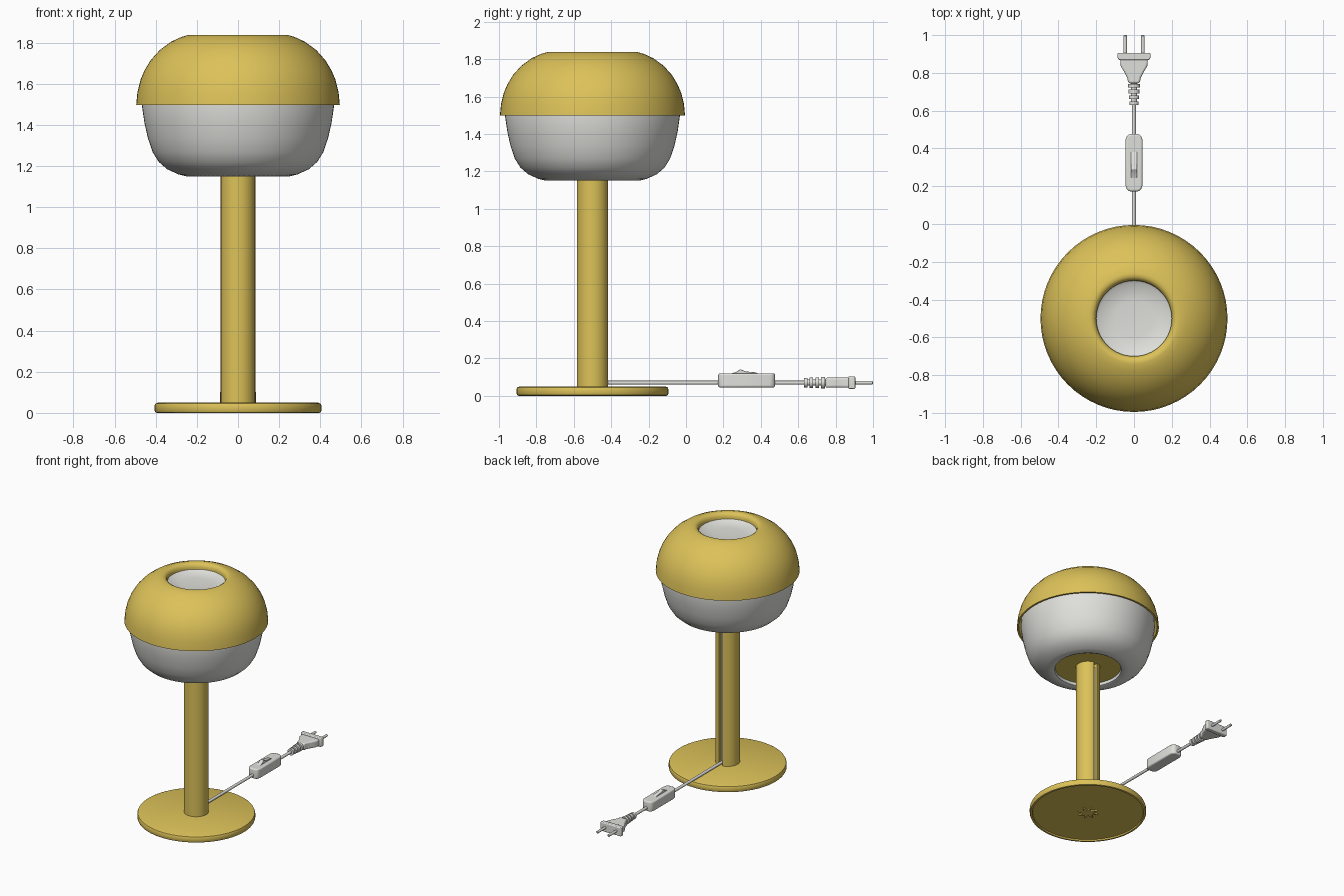
import bpy, bmesh, math
from mathutils import Matrix, Vector

if "Cube" in bpy.data.objects:
    bpy.data.objects.remove(bpy.data.objects["Cube"], do_unlink=True)

AXIS_Y = -0.5      # lamp axis
CORD_Z = 0.07      # cord height


def material(name, rgb):
    m = bpy.data.materials.new(name)
    m.use_nodes = True
    m.diffuse_color = (*rgb, 1)
    m.node_tree.nodes["Principled BSDF"].inputs["Base Color"].default_value = (*rgb, 1)
    return m


YELLOW = material("mustard yellow", (0.72, 0.54, 0.10))
WHITE = material("opal white", (0.74, 0.74, 0.71))


def finish(name, bm, mat, bevel=0, angle=40):
    bmesh.ops.remove_doubles(bm, verts=bm.verts, dist=1e-5)
    bmesh.ops.recalc_face_normals(bm, faces=bm.faces)
    mesh = bpy.data.meshes.new(name)
    bm.to_mesh(mesh)
    bm.free()
    mesh.materials.append(mat)
    ob = bpy.data.objects.new(name, mesh)
    bpy.context.collection.objects.link(ob)
    bpy.ops.object.select_all(action="DESELECT")
    ob.select_set(True)
    bpy.context.view_layer.objects.active = ob
    bpy.ops.object.shade_smooth_by_angle(angle=math.radians(angle))
    if bevel:
        mod = ob.modifiers.new("rounded", "BEVEL")
        mod.width = bevel
        mod.segments = 3
        mod.limit_method = "ANGLE"
    return ob


def lathe(name, profile, mat, steps=64, closed=False, along_y=False, at=(0, AXIS_Y, 0)):
    """Revolve (radius, height) points about z, or about y for cord parts."""
    bm = bmesh.new()
    verts = [bm.verts.new((r, 0, h)) for r, h in profile]
    edges = [bm.edges.new(p) for p in zip(verts, verts[1:])]
    if closed:
        edges.append(bm.edges.new((verts[-1], verts[0])))
    bmesh.ops.spin(bm, geom=verts + edges, cent=(0, 0, 0), axis=(0, 0, 1),
                   angle=math.tau, steps=steps, use_merge=False)
    if along_y:
        bm.transform(Matrix.Rotation(-math.pi / 2, 4, "X"))
    bm.transform(Matrix.Translation(at))
    return finish(name, bm, mat)


def rod(name, radius, y0, y1, x=0, mat=WHITE):
    tip = radius * 0.4
    return lathe(name, [(0, y0), (radius, y0), (radius, y1 - tip), (radius - tip, y1), (0, y1)],
                 mat, steps=12, along_y=True, at=(x, 0, CORD_Z))


def prism(name, outline, z0, z1, mat, bevel=0, angle=40):
    """Extrude an (x, y) outline upward."""
    bm = bmesh.new()
    face = bm.faces.new([bm.verts.new((x, y, z0)) for x, y in outline])
    top = bmesh.ops.extrude_face_region(bm, geom=[face])["geom"]
    bmesh.ops.translate(bm, vec=(0, 0, z1 - z0),
                        verts=[g for g in top if isinstance(g, bmesh.types.BMVert)])
    return finish(name, bm, mat, bevel, angle)


def mirrored(half):
    return half + [(-x, y) for x, y in reversed(half)]


# Base plate, hollowed slightly underneath
lathe("base_plate", [(0, 0.05), (0.39, 0.05), (0.402, 0.045), (0.406, 0.035), (0.406, 0.012),
                     (0.402, 0.003), (0.395, 0), (0.388, 0.002), (0.385, 0.012), (0, 0.012)], YELLOW)

# Star-shaped fixing knob under the base
star = []
for i in range(16):
    r = 0.075 if i % 2 else 0.035
    a = math.tau * i / 16
    star.append((r * math.cos(a), AXIS_Y + r * math.sin(a)))
prism("base_fixing", star, 0.002, 0.014, YELLOW)

# Post with a cable slot down its back
R, SLOT = 0.084, 0.014
gap = math.asin(SLOT / R)
arc = [math.pi / 2 + gap + (math.tau - 2 * gap) * i / 48 for i in range(49)]
outline = [(R * math.cos(a), AXIS_Y + R * math.sin(a)) for a in arc]
outline += [(SLOT, AXIS_Y + 0.05), (-SLOT, AXIS_Y + 0.05)]
prism("post", outline, 0.045, 1.2, YELLOW)

# Holder disc inside the bottom opening
lathe("holder_disc", [(0, 1.178), (0.24, 1.178), (0.24, 1.19), (0, 1.19)], YELLOW)

# Opal glass, open at the bottom and dished at the top
lathe("glass_diffuser", [
    (0.24, 1.2), (0.228, 1.175), (0.232, 1.157), (0.25, 1.15), (0.29, 1.16), (0.345, 1.185),
    (0.385, 1.22), (0.415, 1.268), (0.438, 1.335), (0.455, 1.41), (0.468, 1.5), (0.463, 1.56),
    (0.44, 1.62), (0.4, 1.69), (0.34, 1.75), (0.27, 1.79), (0.205, 1.8), (0.188, 1.786),
    (0.1, 1.778), (0, 1.776)], WHITE)

# Outer metal shade with wall thickness and rolled top opening
lathe("shade", [
    (0.495, 1.498), (0.489, 1.56), (0.474, 1.62), (0.455, 1.665), (0.425, 1.715), (0.38, 1.765),
    (0.325, 1.805), (0.275, 1.828), (0.24, 1.838), (0.222, 1.838), (0.207, 1.828), (0.2, 1.81),
    (0.2, 1.785), (0.215, 1.8), (0.27, 1.812), (0.34, 1.775), (0.41, 1.71), (0.455, 1.63),
    (0.475, 1.56), (0.482, 1.498)], YELLOW, closed=True)

# Cord running out of the slot, and up inside it
rod("cord", 0.0105, AXIS_Y + 0.05, 0.65)
lathe("cord_in_post", [(0, 0.06), (0.0105, 0.06), (0.0105, 1.15), (0, 1.15)], WHITE,
      steps=12, at=(0, AXIS_Y + 0.06, 0))

# Inline switch: rounded body and rocker
body = mirrored([(0.022, 0.172), (0.038, 0.182), (0.045, 0.205), (0.045, 0.445),
                 (0.038, 0.466), (0.022, 0.477)])
prism("switch_body", body, 0.045, 0.12, WHITE, bevel=0.012)
bm = bmesh.new()
side = [(0.225, 0.115), (0.265, 0.126), (0.29, 0.142), (0.32, 0.13), (0.375, 0.125), (0.39, 0.115)]
face = bm.faces.new([bm.verts.new((-0.016, y, z)) for y, z in side])
grown = bmesh.ops.extrude_face_region(bm, geom=[face])["geom"]
bmesh.ops.translate(bm, vec=(0.032, 0, 0),
                    verts=[g for g in grown if isinstance(g, bmesh.types.BMVert)])
finish("switch_rocker", bm, WHITE, bevel=0.003)

# Ribbed strain relief
ribs = [(0, 0.63)]
for i in range(4):
    y, r = 0.63 + i * 0.031, 0.025 + i * 0.002
    ribs += [(r, y), (r, y + 0.019), (0.016, y + 0.019), (0.016, y + 0.031)]
lathe("strain_relief", ribs + [(0, 0.755)], WHITE, steps=20, along_y=True, at=(0, 0, CORD_Z))

# Plug: flared body, wide flange and two pins
flare = mirrored([(0.03, 0.745), (0.036, 0.775), (0.052, 0.805), (0.07, 0.835), (0.074, 0.875)])
prism("plug_body", flare, 0.044, 0.097, WHITE, bevel=0.01)
flange = mirrored([(0.078, 0.868), (0.088, 0.88), (0.088, 0.905)])
prism("plug_flange", flange, 0.037, 0.104, WHITE, bevel=0.006)
for label, x in (("left", 0.047), ("right", -0.047)):
    rod("plug_pin_" + label, 0.0095, 0.9, 1.0, x)
